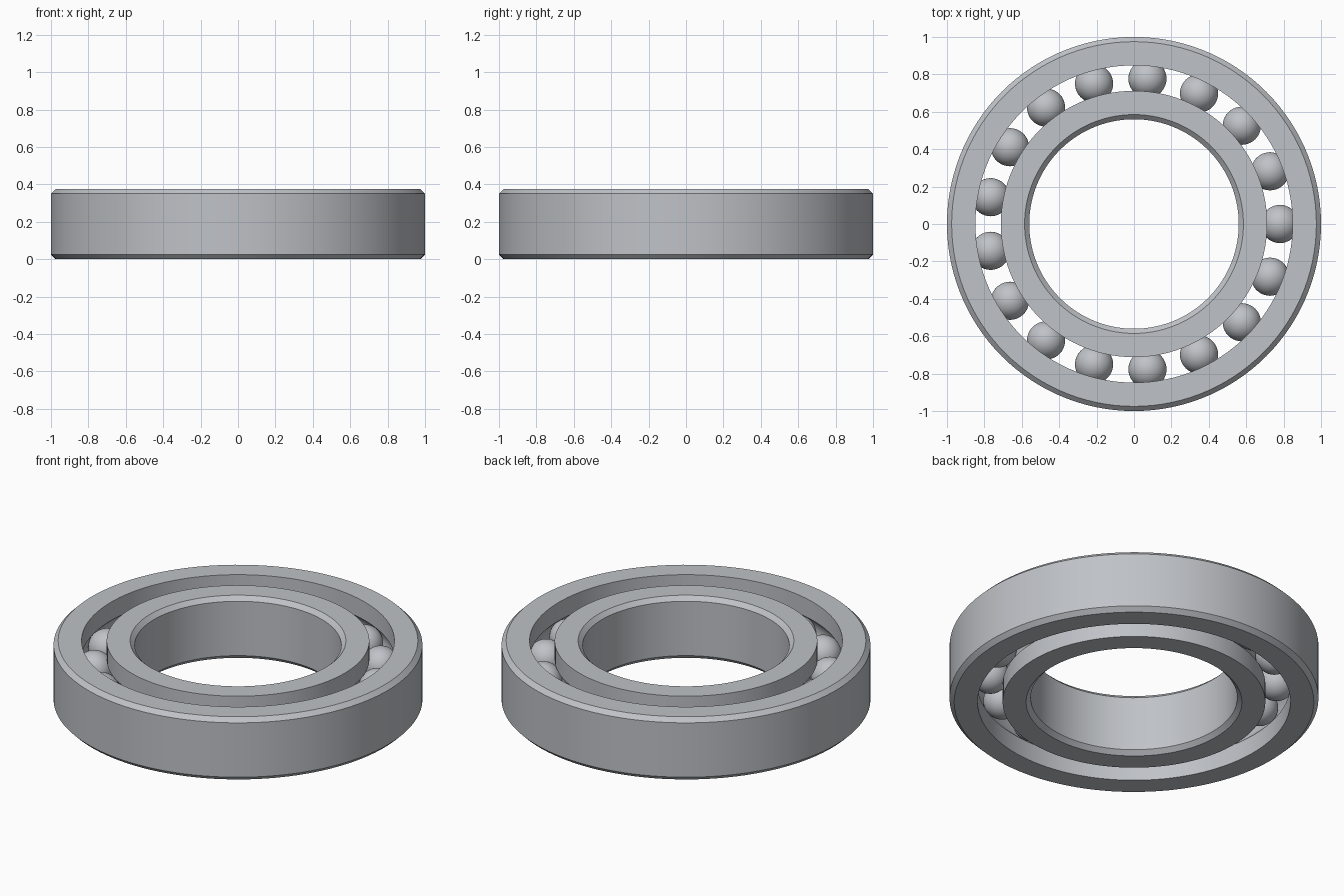
import bpy, bmesh, math
from mathutils import Matrix

cube = bpy.data.objects.get("Cube")
if cube:
    bpy.data.objects.remove(cube, do_unlink=True)

HEIGHT, CHAMFER = 0.375, 0.025
MID = HEIGHT / 2
PITCH, BALL_R, BALLS = 0.78, 0.103, 17
GAP = 0.068          # half of the radial gap between the rings
SEGMENTS = 120

steel = bpy.data.materials.new("steel_grey")
steel.use_nodes = True
colour = (0.52, 0.54, 0.57, 1)
steel.diffuse_color = colour
steel.node_tree.nodes["Principled BSDF"].inputs["Base Color"].default_value = colour


def add_object(name, bm, angle):
    bmesh.ops.recalc_face_normals(bm, faces=bm.faces)
    mesh = bpy.data.meshes.new(name)
    bm.to_mesh(mesh)
    bm.free()
    mesh.materials.append(steel)
    obj = bpy.data.objects.new(name, mesh)
    bpy.context.collection.objects.link(obj)
    bpy.ops.object.select_all(action="DESELECT")
    obj.select_set(True)
    bpy.context.view_layer.objects.active = obj
    bpy.ops.object.shade_smooth_by_angle(angle=math.radians(angle))
    return obj


def ring(name, plain_r, side):
    """Ring with a chamfered plain wall and a ball groove in its other wall."""
    race_r = PITCH + side * GAP
    inset = plain_r - side * CHAMFER
    profile = [(race_r, 0), (inset, 0), (plain_r, CHAMFER),
               (plain_r, HEIGHT - CHAMFER), (inset, HEIGHT), (race_r, HEIGHT)]
    # Groove arc that hugs the balls
    limit = math.acos(GAP / BALL_R)
    for i in range(13):
        a = limit * (1 - i / 6)
        profile.append((PITCH + side * BALL_R * math.cos(a), MID + BALL_R * math.sin(a)))
    bm = bmesh.new()
    verts = [bm.verts.new((r, 0, z)) for r, z in profile]
    edges = [bm.edges.new((v, verts[i - 1])) for i, v in enumerate(verts)]
    bmesh.ops.spin(bm, geom=verts + edges, cent=(0, 0, 0), axis=(0, 0, 1),
                   angle=math.tau, steps=SEGMENTS, use_merge=True)
    bmesh.ops.remove_doubles(bm, verts=bm.verts, dist=0.0001)
    return add_object(name, bm, 30)


ring("outer_ring", 1.0, 1)
ring("inner_ring", 0.56, -1)

# Balls evenly spaced in the race
for i in range(BALLS):
    a = math.tau * i / BALLS
    bm = bmesh.new()
    bmesh.ops.create_uvsphere(bm, u_segments=40, v_segments=24, radius=BALL_R - 0.001,
                              matrix=Matrix.Translation((PITCH * math.cos(a), PITCH * math.sin(a), MID)))
    add_object(f"ball_{i + 1}", bm, 60)
